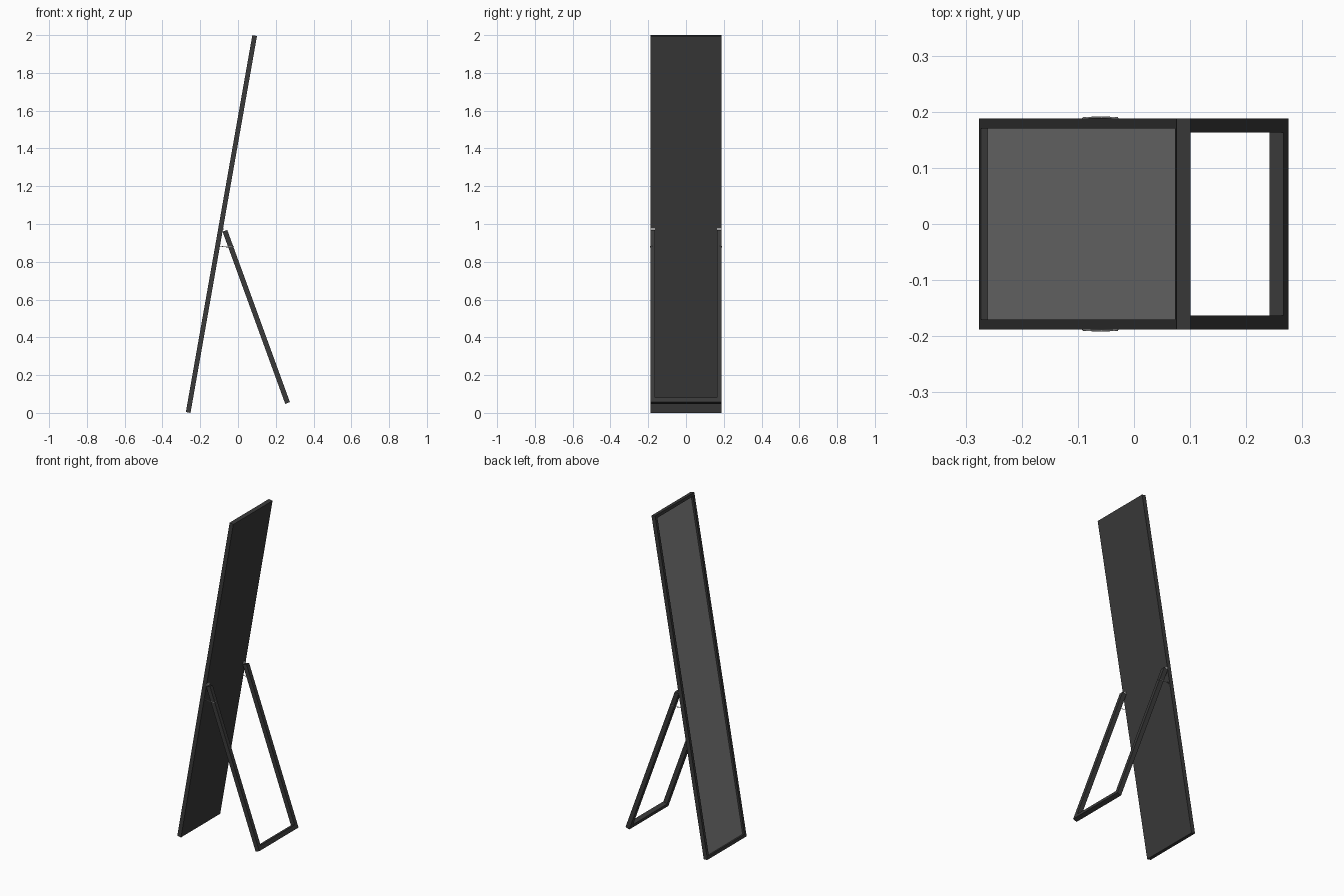
import bpy, bmesh, math
from mathutils import Matrix, Vector

cube = bpy.data.objects.get("Cube")
if cube:
    bpy.data.objects.remove(cube, do_unlink=True)


def material(name, rgb):
    m = bpy.data.materials.new(name)
    m.use_nodes = True
    m.diffuse_color = (*rgb, 1)
    m.node_tree.nodes["Principled BSDF"].inputs["Base Color"].default_value = (*rgb, 1)
    return m


BLACK = material("black frame", (0.042, 0.042, 0.042))
GLASS = material("grey mirror glass", (0.25, 0.25, 0.25))
METAL = material("light metal", (0.45, 0.45, 0.45))

HALF_W = 0.188      # half width of mirror and stand
BAR = 0.025         # thickness of every frame bar


def finish(bm, name, mats, location=(0, 0, 0), lean=0):
    bmesh.ops.recalc_face_normals(bm, faces=bm.faces)
    mesh = bpy.data.meshes.new(name)
    bm.to_mesh(mesh)
    bm.free()
    for m in mats:
        mesh.materials.append(m)
    obj = bpy.data.objects.new(name, mesh)
    obj.location = location
    obj.rotation_euler.y = math.radians(lean)
    bpy.context.collection.objects.link(obj)
    return obj


def box(bm, low, high):
    low, high = Vector(low), Vector(high)
    mat = Matrix.Translation((low + high) / 2) @ Matrix.Diagonal((*(high - low), 1))
    bmesh.ops.create_cube(bm, size=1, matrix=mat)


# Leaning mirror: a slab whose front is inset and pushed back for the glass
bm = bmesh.new()
box(bm, (0, -HALF_W, 0), (BAR, HALF_W, 2.026))
front = min(bm.faces, key=lambda f: f.calc_center_median().x)
bmesh.ops.inset_region(bm, faces=[front], thickness=BAR)
pane = bmesh.ops.extrude_face_region(bm, geom=[front])
bm.faces.remove(front)
bmesh.ops.translate(bm, vec=(0.012, 0, 0),
                    verts=[v for v in pane["geom"] if isinstance(v, bmesh.types.BMVert)])
for f in pane["geom"]:
    if isinstance(f, bmesh.types.BMFace):
        f.material_index = 1
finish(bm, "mirror_panel", [BLACK, GLASS], (-0.276, 0, 0.0043), 10)

# Rear stand: U-shaped outline given thickness
LEG = 0.97
inner = HALF_W - BAR
outline = [(-HALF_W, 0), (HALF_W, 0), (HALF_W, LEG), (inner, LEG),
           (inner, BAR), (-inner, BAR), (-inner, LEG), (-HALF_W, LEG)]
bm = bmesh.new()
face = bm.faces.new([bm.verts.new((0, y, z)) for y, z in outline])
solid = bmesh.ops.extrude_face_region(bm, geom=[face])
bmesh.ops.translate(bm, vec=(0.0265, 0, 0),
                    verts=[v for v in solid["geom"] if isinstance(v, bmesh.types.BMVert)])
finish(bm, "rear_stand", [BLACK], (0.25, 0, 0.048), -20)

for side, label in ((1, "left"), (-1, "right")):
    # Hinge leaf on the back of the mirror above each leg
    bm = bmesh.new()
    mid = side * (HALF_W - BAR / 2)
    box(bm, (0, mid - BAR / 2, 0), (0.003, mid + BAR / 2, 0.014))
    finish(bm, label + "_hinge", [METAL], (-0.0815, 0, 0.965), 10)

    # Thin stay wire between mirror and leg
    curve = bpy.data.curves.new(label + "_stay", "CURVE")
    curve.dimensions = "3D"
    curve.bevel_depth = 0.0018
    curve.bevel_resolution = 1
    curve.use_fill_caps = True
    path = [(-0.098, 0.178, 0.884), (-0.09, 0.189, 0.882),
            (-0.058, 0.19, 0.878), (-0.03, 0.189, 0.88), (-0.023, 0.178, 0.882)]
    spline = curve.splines.new("POLY")
    spline.points.add(len(path) - 1)
    for p, (x, y, z) in zip(spline.points, path):
        p.co = (x, side * y, z, 1)
    curve.materials.append(METAL)
    stay = bpy.data.objects.new(label + "_stay", curve)
    bpy.context.collection.objects.link(stay)
